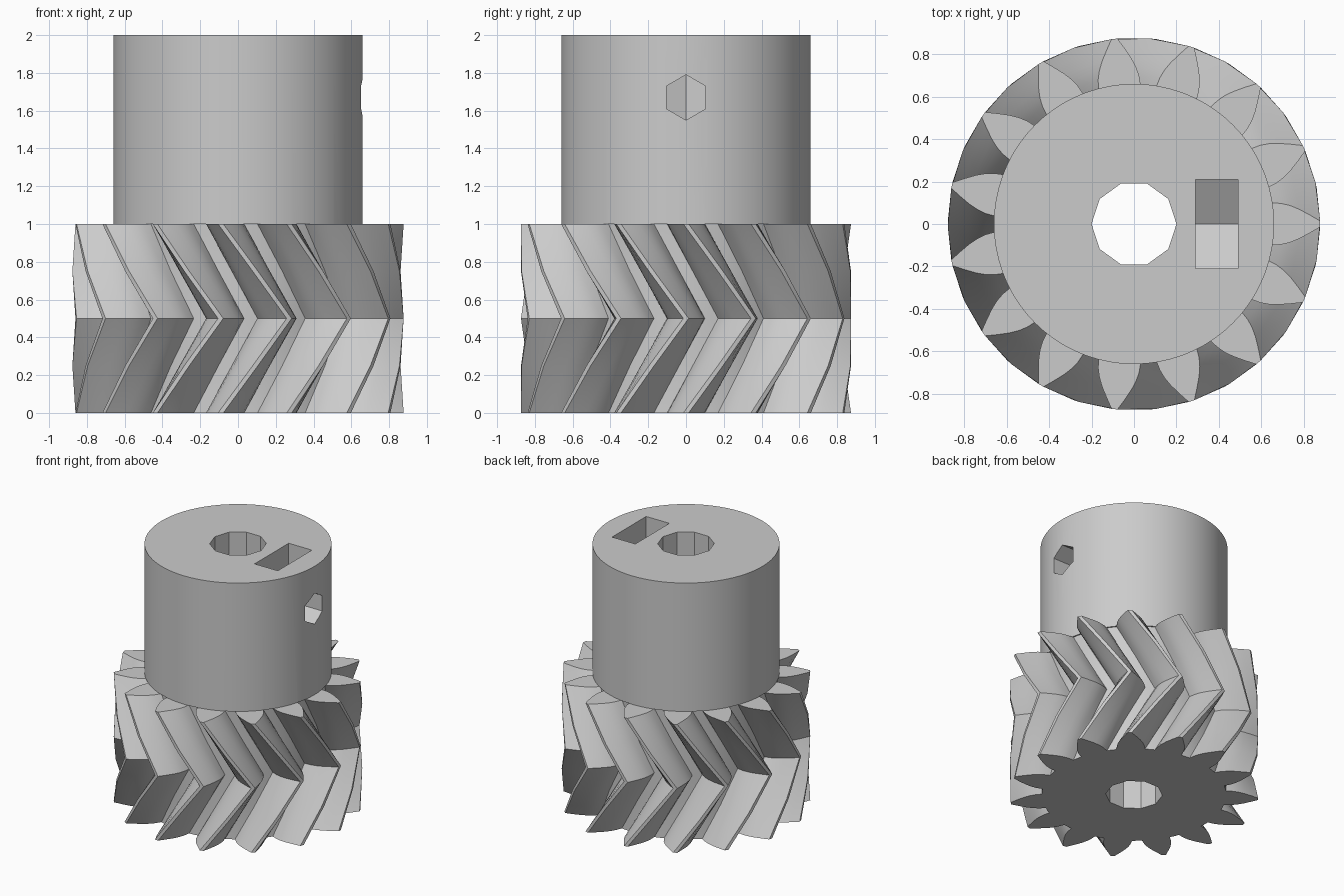
import bpy, bmesh
from math import sin, cos, tau, radians, asin

cube = bpy.data.objects.get("Cube")
if cube:
    bpy.data.objects.remove(cube, do_unlink=True)

grey = bpy.data.materials.new("plain grey")
grey.use_nodes = True
grey.diffuse_color = (0.6, 0.6, 0.6, 1)
grey.node_tree.nodes["Principled BSDF"].inputs["Base Color"].default_value = (0.6, 0.6, 0.6, 1)

TEETH = 15
PITCH = tau / TEETH


def loft(name, rings):
    """Closed solid skinned through matching rings of points."""
    bm = bmesh.new()
    loops = [[bm.verts.new(p) for p in ring] for ring in rings]
    sides = []
    n = len(rings[0])
    for low, high in zip(loops, loops[1:]):
        for i in range(n):
            j = (i + 1) % n
            sides.append(bm.faces.new((low[i], low[j], high[j], high[i])))
    bm.faces.new(loops[0][::-1])
    bm.faces.new(loops[-1])
    bmesh.ops.triangulate(bm, faces=sides, quad_method='SHORT_EDGE')
    bmesh.ops.recalc_face_normals(bm, faces=bm.faces)
    mesh = bpy.data.meshes.new(name)
    bm.to_mesh(mesh)
    bm.free()
    mesh.materials.append(grey)
    obj = bpy.data.objects.new(name, mesh)
    bpy.context.collection.objects.link(obj)
    return obj


def circle(r, sides, z):
    return [(r * cos(tau * i / sides), r * sin(tau * i / sides), z) for i in range(sides)]


def combine(target, tool, operation):
    mod = target.modifiers.new(tool.name, 'BOOLEAN')
    mod.operation, mod.solver, mod.object = operation, 'EXACT', tool
    bpy.context.view_layer.objects.active = target
    bpy.ops.object.modifier_apply(modifier=mod.name)
    bpy.data.objects.remove(tool, do_unlink=True)


# Tooth flank: radius and half width, root to tip
flank = [(0.65, 0.1), (0.70, 0.097), (0.74, 0.087), (0.78, 0.07), (0.83, 0.042), (0.877, 0.014)]


def gear_ring(z):
    """Tooth outline, turned by a full pitch at mid height."""
    twist = PITCH * (1 - abs(z - 0.5) * 2)
    one_tooth = [(r, -asin(w / r)) for r, w in flank]
    one_tooth += [(r, asin(w / r)) for r, w in reversed(flank)]
    one_tooth.append((0.65, PITCH / 2))
    return [(r * cos(a + k * PITCH + twist), r * sin(a + k * PITCH + twist), z)
            for k in range(TEETH) for r, a in one_tooth]


# Herringbone gear with the hub on top
gear = loft("herringbone_gear", [gear_ring(i / 4) for i in range(5)])
hub = loft("hub", [circle(0.66, 72, 1), circle(0.66, 72, 2)])
combine(gear, hub, 'UNION')

# Shaft bore
combine(gear, loft("bore", [circle(0.2, 10, -0.1), circle(0.2, 10, 2.1)]), 'DIFFERENCE')

# Hexagonal set screw hole from the bore out to the left side
screw_z = 1.67
screw = [[(x, y, screw_z + z) for z, y, _ in circle(0.12, 6, 0)] for x in (0.05, 0.8)]
combine(gear, loft("screw_hole", screw), 'DIFFERENCE')

# Nut slot, open at the top, with a pointed floor
floor = [(-0.21, 2.1), (-0.21, screw_z - 0.12), (0, screw_z - 0.24), (0.21, screw_z - 0.12), (0.21, 2.1)]
slot = [[(x, y, z) for y, z in floor] for x in (0.29, 0.49)]
combine(gear, loft("nut_slot", slot), 'DIFFERENCE')

# Smooth curved walls, keeping edges and bore facets sharp
bpy.ops.object.select_all(action='DESELECT')
gear.select_set(True)
bpy.context.view_layer.objects.active = gear
bpy.ops.object.shade_smooth_by_angle(angle=radians(28))
